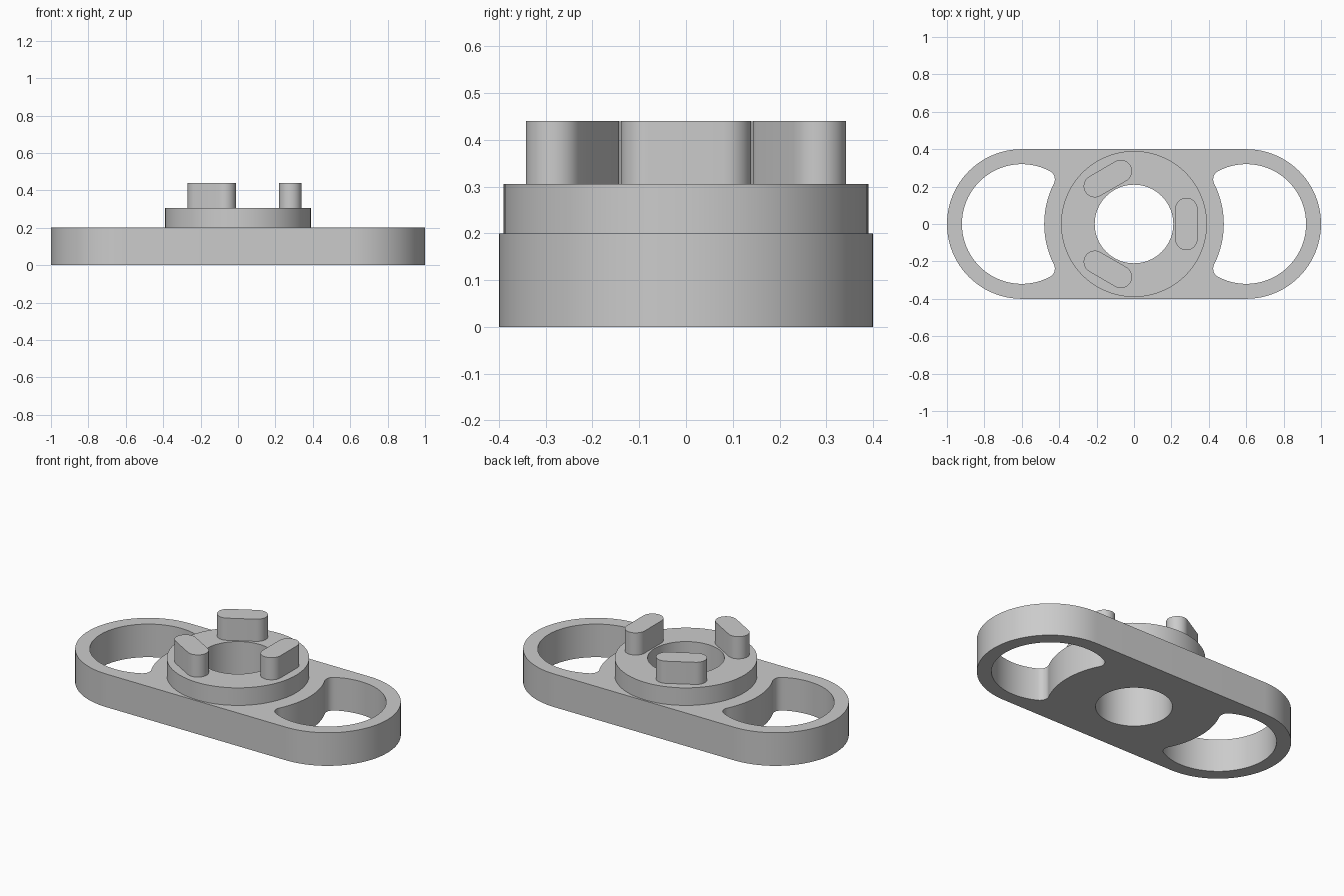
import bpy
import bmesh
from math import sin, cos, pi, atan2, sqrt, radians
from mathutils import Matrix, Vector

cube = bpy.data.objects.get("Cube")
if cube:
    bpy.data.objects.remove(cube, do_unlink=True)

grey = bpy.data.materials.new("light grey")
grey.use_nodes = True
grey.diffuse_color = (0.6, 0.6, 0.6, 1)
grey.node_tree.nodes["Principled BSDF"].inputs["Base Color"].default_value = (0.6, 0.6, 0.6, 1)


def arc(cx, cy, r, start, end, steps=32):
    return [(cx + r * cos(start + (end - start) * i / steps),
             cy + r * sin(start + (end - start) * i / steps)) for i in range(steps + 1)]


def circle(r):
    return arc(0, 0, r, 0, 2 * pi, 96)[:-1]


def stadium(half, r, steps):
    return arc(half, 0, r, -pi / 2, pi / 2, steps) + arc(-half, 0, r, pi / 2, 3 * pi / 2, steps)


def extrude_profile(name, loops, bottom, top):
    """Extrude closed outlines (inner loops become holes) between two heights."""
    curve = bpy.data.curves.new(name + "_profile", "CURVE")
    curve.dimensions = "2D"
    curve.fill_mode = "BOTH"
    curve.extrude = (top - bottom) / 2
    for loop in loops:
        spline = curve.splines.new("POLY")
        spline.points.add(len(loop) - 1)
        for point, (x, y) in zip(spline.points, loop):
            point.co = (x, y, 0, 1)
        spline.use_cyclic_u = True
    helper = bpy.data.objects.new(name + "_profile", curve)
    bpy.context.collection.objects.link(helper)
    bpy.context.view_layer.update()
    evaluated = helper.evaluated_get(bpy.context.evaluated_depsgraph_get())
    mesh = bpy.data.meshes.new_from_object(evaluated)
    bpy.data.objects.remove(helper, do_unlink=True)
    bpy.data.curves.remove(curve)

    # Weld caps to walls and place the base at its height
    bm = bmesh.new()
    bm.from_mesh(mesh)
    bmesh.ops.remove_doubles(bm, verts=bm.verts, dist=0.0001)
    bmesh.ops.recalc_face_normals(bm, faces=bm.faces)
    bmesh.ops.translate(bm, verts=bm.verts, vec=Vector((0, 0, (bottom + top) / 2)))
    bm.to_mesh(mesh)
    bm.free()
    mesh.name = name
    mesh.materials.clear()
    mesh.materials.append(grey)
    obj = bpy.data.objects.new(name, mesh)
    bpy.context.collection.objects.link(obj)
    bpy.ops.object.select_all(action="DESELECT")
    obj.select_set(True)
    bpy.context.view_layer.objects.active = obj
    bpy.ops.object.shade_smooth_by_angle(angle=radians(30))
    return obj


# Main dimensions
END_X, END_R = 0.6, 0.4
WINDOW_R, HUB_R, FILLET = 0.32, 0.48, 0.05
BORE_R = 0.21
PLATE_TOP, COLLAR_TOP, LUG_TOP = 0.2, 0.306, 0.44


def window():
    """End opening: round outside, bulging hub inside, filleted corners."""
    a, b = HUB_R + FILLET, WINDOW_R - FILLET
    fx = (a * a - b * b + END_X ** 2) / (2 * END_X)
    fy = sqrt(a * a - fx * fx)
    outer = atan2(fy, fx - END_X)
    hub = atan2(fy, fx)
    pts = arc(END_X, 0, WINDOW_R, -outer, outer, 72)
    pts += arc(fx, fy, FILLET, outer, hub + pi, 10)[1:]
    pts += arc(0, 0, HUB_R, hub, -hub, 24)[1:]
    pts += arc(fx, -fy, FILLET, pi - hub, 2 * pi - outer, 10)[1:-1]
    return pts


# Base plate with two windows and the bore
right_window = window()
left_window = [(-x, y) for x, y in right_window]
extrude_profile("base_plate",
                [stadium(END_X, END_R, 48), right_window, left_window, circle(BORE_R)],
                0, PLATE_TOP)

# Raised collar around the bore
extrude_profile("collar", [circle(0.39), circle(BORE_R)], PLATE_TOP, COLLAR_TOP)

# Three drive lugs standing on the collar
for i in range(3):
    lug = extrude_profile("lug_%d" % (i + 1), [stadium(0.08, 0.06, 16)], COLLAR_TOP, LUG_TOP)
    turn = Matrix.Rotation(i * 2 * pi / 3, 4, "Z")
    lug.data.transform(turn @ Matrix.Translation((0.28, 0, 0)) @ Matrix.Rotation(pi / 2, 4, "Z"))
